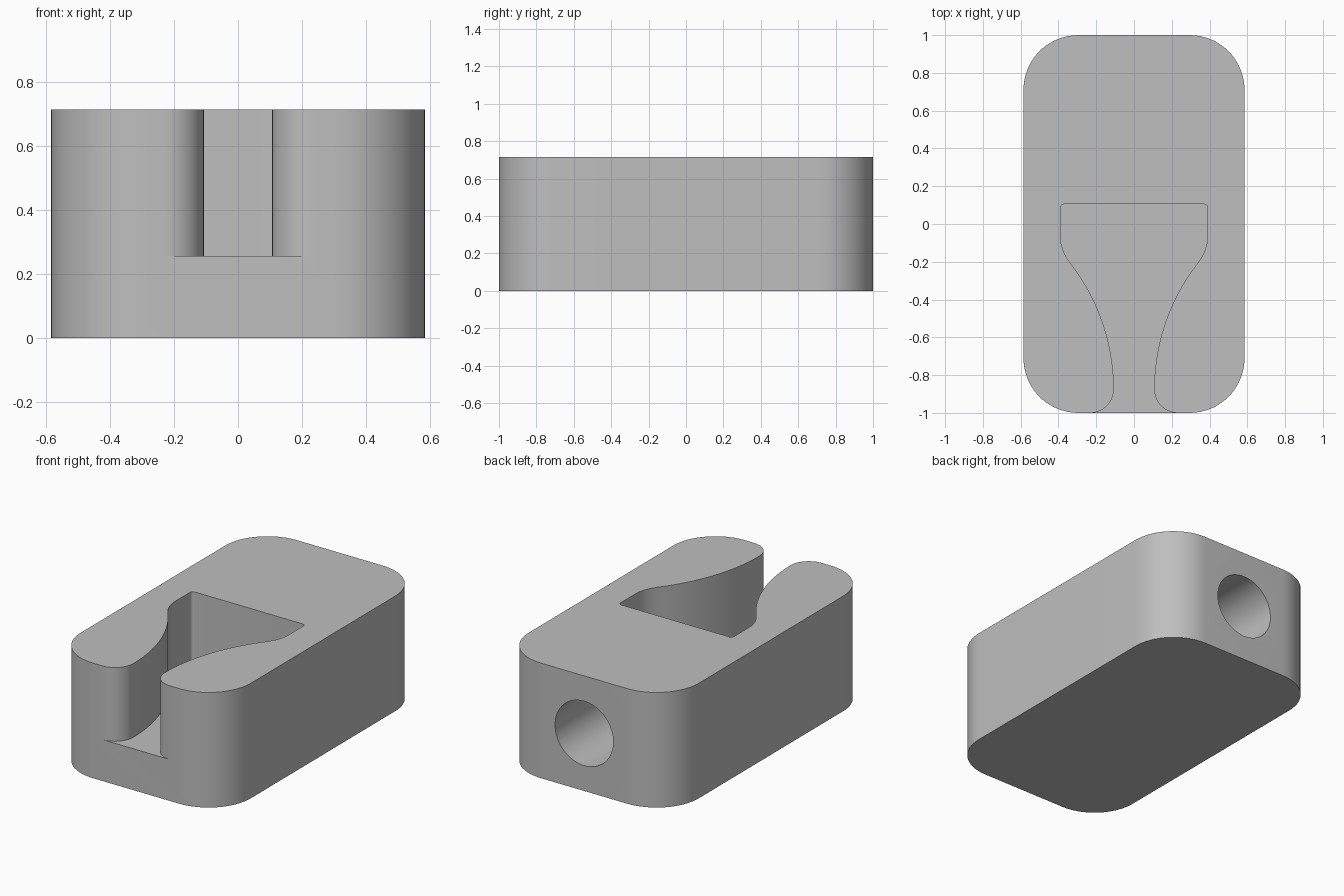
import bpy, bmesh, math

if "Cube" in bpy.data.objects:
    bpy.data.objects.remove(bpy.data.objects["Cube"])

H, HALF_W, CORNER = 0.715, 0.585, 0.29
FLOOR, HOLE_R, HOLE_DEPTH = 0.257, 0.2, 0.7

grey = bpy.data.materials.new("plain_grey")
grey.diffuse_color = (0.52, 0.52, 0.52, 1)
grey.use_nodes = True
grey.node_tree.nodes["Principled BSDF"].inputs["Base Color"].default_value = grey.diffuse_color


def arc(cx, cy, r, start, end, n):
    """Points on an arc, angles in degrees."""
    return [(cx + r * math.cos(math.radians(start + (end - start) * i / n)),
             cy + r * math.sin(math.radians(start + (end - start) * i / n)))
            for i in range(n + 1)]


def prism(name, outline, z0, z1):
    """Extrude a flat outline upwards."""
    bm = bmesh.new()
    base = bm.faces.new([bm.verts.new((x, y, z0)) for x, y in outline])
    top = bmesh.ops.extrude_face_region(bm, geom=[base])["geom"]
    bmesh.ops.translate(bm, vec=(0, 0, z1 - z0),
                        verts=[v for v in top if isinstance(v, bmesh.types.BMVert)])
    bmesh.ops.recalc_face_normals(bm, faces=bm.faces)
    mesh = bpy.data.meshes.new(name)
    bm.to_mesh(mesh)
    bm.free()
    mesh.materials.append(grey)
    ob = bpy.data.objects.new(name, mesh)
    bpy.context.collection.objects.link(ob)
    return ob


# Rounded block
cx, cy = HALF_W - CORNER, 1 - CORNER
block = prism("block",
              arc(cx, cy, CORNER, 0, 90, 16) + arc(-cx, cy, CORNER, 90, 180, 16)
              + arc(-cx, -cy, CORNER, 180, 270, 16) + arc(cx, -cy, CORNER, 270, 360, 16),
              0, H)

# Slot: rounded lip, long inward curve, shoulder, then the square inner end
NECK, LIP = 0.107, 0.125
TURN, LONG_R, SHOULDER_R = 38.4, 1.085, 0.23
right = [(NECK + LIP, -1.1)]
right += arc(NECK + LIP, -1 + LIP, LIP, 270, 180, 14)
right += arc(NECK + LONG_R, -1 + LIP, LONG_R, 180, 180 - TURN, 20)[1:]
right += arc(0.39 - SHOULDER_R, -0.058, SHOULDER_R, -TURN, 0, 10)[1:]
right += arc(0.37, 0.085, 0.02, 0, 90, 5)
slot = prism("slot_cutter", right + [(-x, y) for x, y in reversed(right)], FLOOR, H + 0.1)

# Blind round hole in the back
bpy.ops.mesh.primitive_cylinder_add(vertices=64, radius=HOLE_R, depth=HOLE_DEPTH + 0.1,
                                    location=(0, 1.05 - HOLE_DEPTH / 2, H / 2),
                                    rotation=(math.pi / 2, 0, 0))
hole = bpy.context.object
hole.name = "hole_cutter"
hole.data.materials.append(grey)

# Cut both pockets and drop the cutters
bpy.ops.object.select_all(action='DESELECT')
bpy.context.view_layer.objects.active = block
block.select_set(True)
for cutter in (slot, hole):
    mod = block.modifiers.new("cut", 'BOOLEAN')
    mod.operation, mod.solver, mod.object = 'DIFFERENCE', 'EXACT', cutter
    bpy.ops.object.modifier_apply(modifier=mod.name)
    bpy.data.objects.remove(cutter)
bpy.ops.object.shade_smooth_by_angle(angle=math.radians(30))
